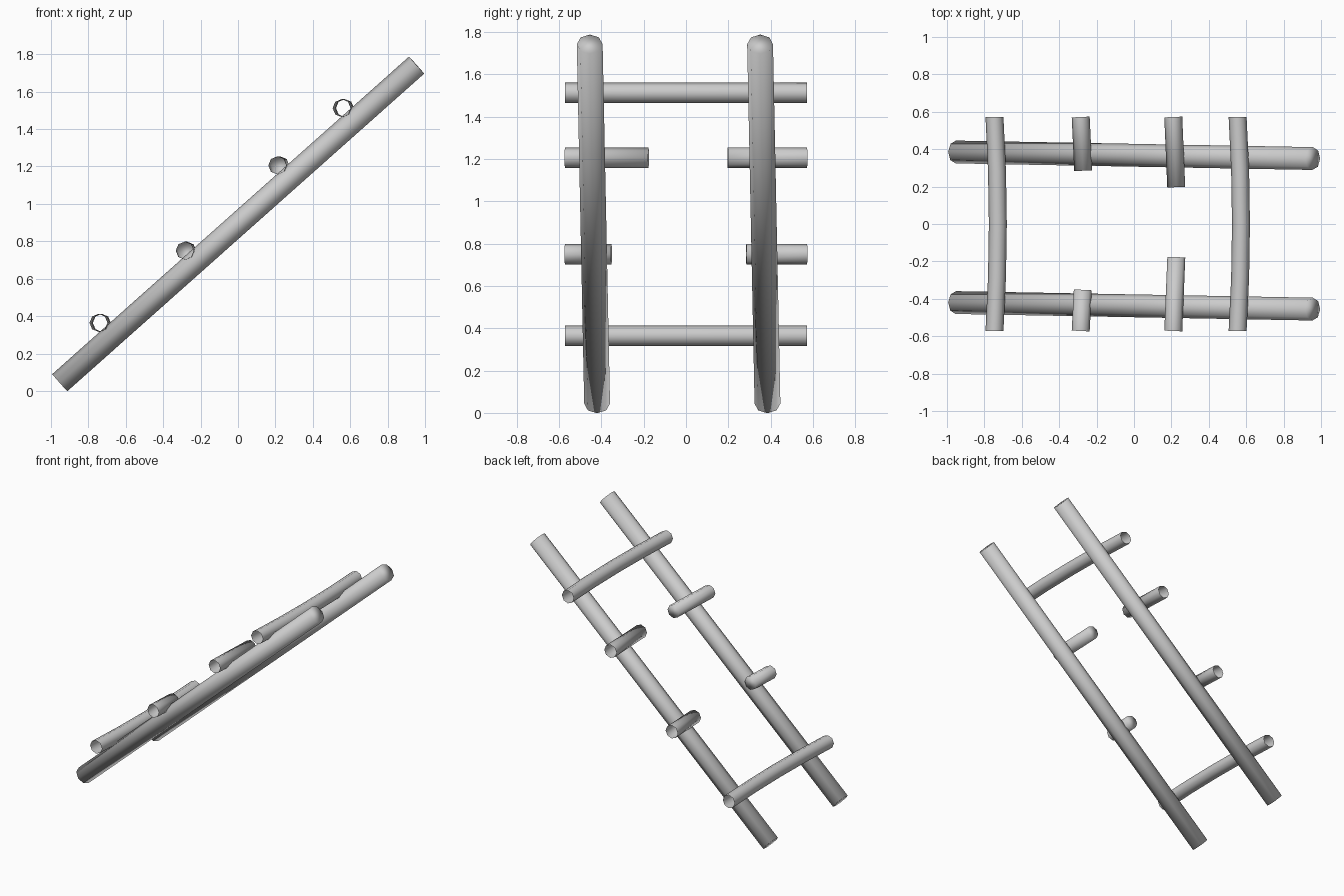
import bpy, bmesh, math
from mathutils import Vector

cube = bpy.data.objects.get("Cube")
if cube:
    bpy.data.objects.remove(cube, do_unlink=True)

grey = bpy.data.materials.new("light_grey")
grey.use_nodes = True
colour = (0.6, 0.6, 0.6, 1)
grey.diffuse_color = colour
grey.node_tree.nodes["Principled BSDF"].inputs["Base Color"].default_value = colour

SIDES = 8
HALF = 0.572   # half length of a whole rung
BOW = 0.018    # how far a rung bows at its middle


def pole(name, path, radius, cap_start, cap_end):
    """Eight-sided pole along a path, each end open or capped."""
    path = [Vector(p) for p in path]
    axis = (path[-1] - path[0]).normalized()
    across = axis.cross(Vector((0, 0, 1))).normalized()
    up = across.cross(axis)
    bm = bmesh.new()
    rings = []
    for p in path:
        angles = [2 * math.pi * i / SIDES for i in range(SIDES)]
        rings.append([bm.verts.new(p + radius * (across * math.cos(a) + up * math.sin(a)))
                      for a in angles])
    for a, b in zip(rings, rings[1:]):
        for i in range(SIDES):
            j = (i + 1) % SIDES
            bm.faces.new((a[i], b[i], b[j], a[j]))
    if cap_start:
        bm.faces.new(rings[0])
    if cap_end:
        bm.faces.new(list(reversed(rings[-1])))
    bmesh.ops.recalc_face_normals(bm, faces=bm.faces)
    # Open tubes must still face away from their own axis
    side = bm.faces[:][0]
    middle = (path[0] + path[1]) / 2
    if side.normal.dot(side.calc_center_median() - middle) < 0:
        bmesh.ops.reverse_faces(bm, faces=bm.faces)
    for f in bm.faces:
        f.smooth = True
    mesh = bpy.data.meshes.new(name)
    bm.to_mesh(mesh)
    bm.free()
    mesh.materials.append(grey)
    obj = bpy.data.objects.new(name, mesh)
    bpy.context.collection.objects.link(obj)
    return obj


def rung(name, x, z, y0, y1, steps, cap_end):
    """Slightly bowed rung, or the stump of a broken one."""
    ys = [y0 + (y1 - y0) * i / steps for i in range(steps + 1)]
    path = [(x + BOW * (1 - (y / HALF) ** 2), y, z) for y in ys]
    pole(name, path, 0.048, False, cap_end)


# Leaning side rails
for name, low_y, high_y in (("back_rail", 0.385, 0.35), ("front_rail", -0.42, -0.455)):
    pole(name, [(-0.953, low_y, 0.044), (0.955, high_y, 1.742)], 0.061, True, True)

# Whole rungs, open at both ends
rung("bottom_rung", -0.746, 0.364, -HALF, HALF, 4, False)
rung("top_rung", 0.554, 1.512, -HALF, HALF, 4, False)

# Broken rungs, closed at the inner end
for name, x, z, front_y, back_y in (("lower_broken_rung", -0.285, 0.75, -0.352, 0.285),
                                    ("upper_broken_rung", 0.21, 1.206, -0.177, 0.197)):
    rung(name + "_front", x, z, -HALF, front_y, 1, True)
    rung(name + "_back", x, z, HALF, back_y, 1, True)
